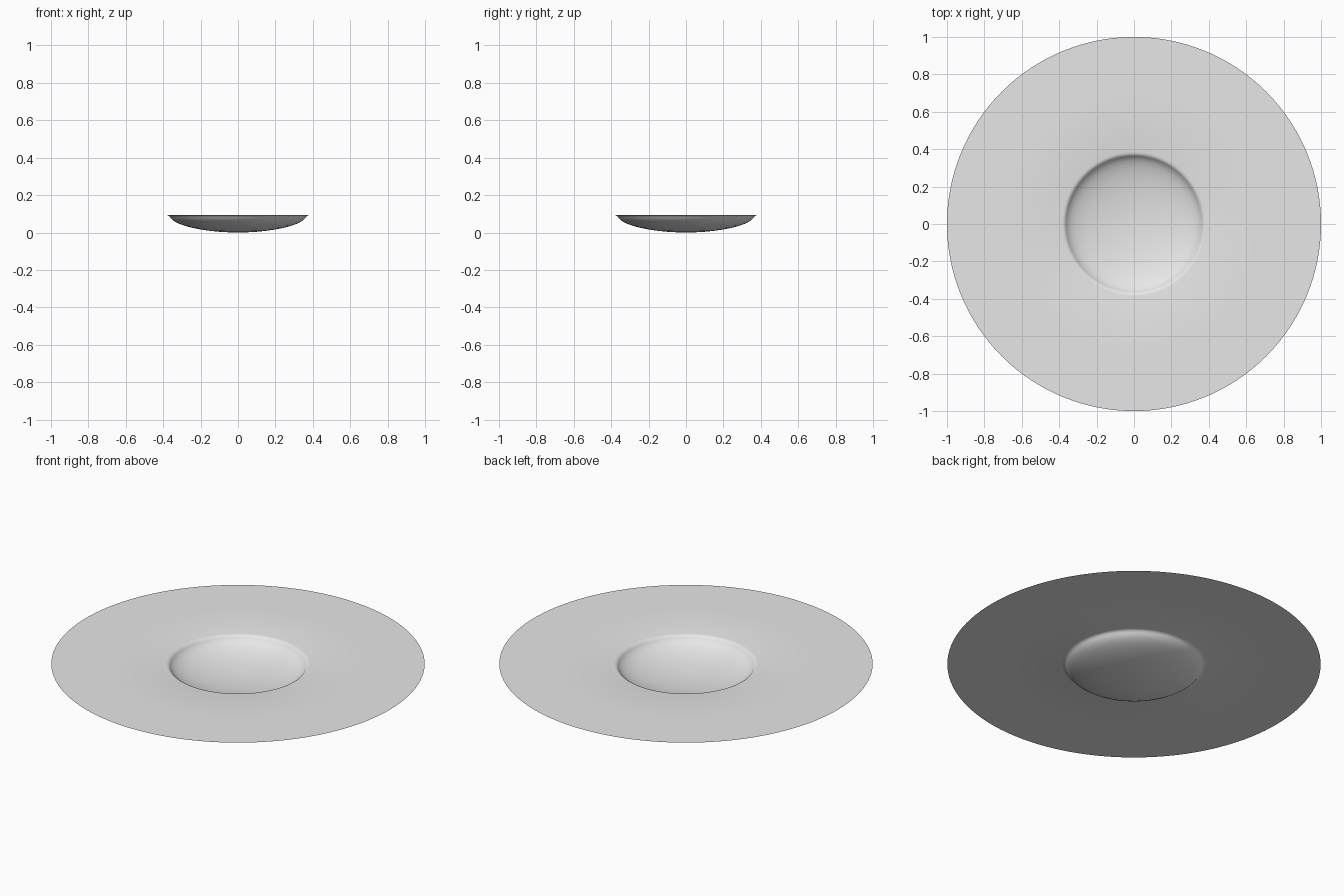
import bpy, bmesh, math

if "Cube" in bpy.data.objects:
    bpy.data.objects.remove(bpy.data.objects["Cube"])

SEGMENTS = 128
RIM_Z = 0.094

# Half profile (radius, height): flat brim, small rounded lip, shallow bowl
profile = [(1.0, RIM_Z), (0.7, RIM_Z), (0.385, RIM_Z), (0.375, 0.092),
           (0.367, 0.087), (0.361, 0.079), (0.352, 0.069), (0.337, 0.058),
           (0.315, 0.047), (0.285, 0.036), (0.245, 0.025), (0.2, 0.016),
           (0.15, 0.009), (0.1, 0.004), (0.05, 0.001)]

# Revolve the profile into one thin sheet
bm = bmesh.new()
rings = []
for r, z in profile:
    angles = [2 * math.pi * i / SEGMENTS for i in range(SEGMENTS)]
    rings.append([bm.verts.new((r * math.cos(a), r * math.sin(a), z)) for a in angles])
centre = bm.verts.new((0, 0, 0))
for outer, inner in zip(rings, rings[1:]):
    for i in range(SEGMENTS):
        j = (i + 1) % SEGMENTS
        bm.faces.new((outer[i], outer[j], inner[j], inner[i]))
for i in range(SEGMENTS):
    bm.faces.new((rings[-1][i], rings[-1][(i + 1) % SEGMENTS], centre))
for face in bm.faces:
    face.smooth = True

mesh = bpy.data.meshes.new("wide_brim_dish")
bm.to_mesh(mesh)
bm.free()
dish = bpy.data.objects.new("wide_brim_dish", mesh)
bpy.context.collection.objects.link(dish)

# Plain light grey
grey = bpy.data.materials.new("light_grey")
grey.diffuse_color = (0.8, 0.8, 0.8, 1)
grey.use_nodes = True
grey.node_tree.nodes["Principled BSDF"].inputs["Base Color"].default_value = grey.diffuse_color
mesh.materials.append(grey)
